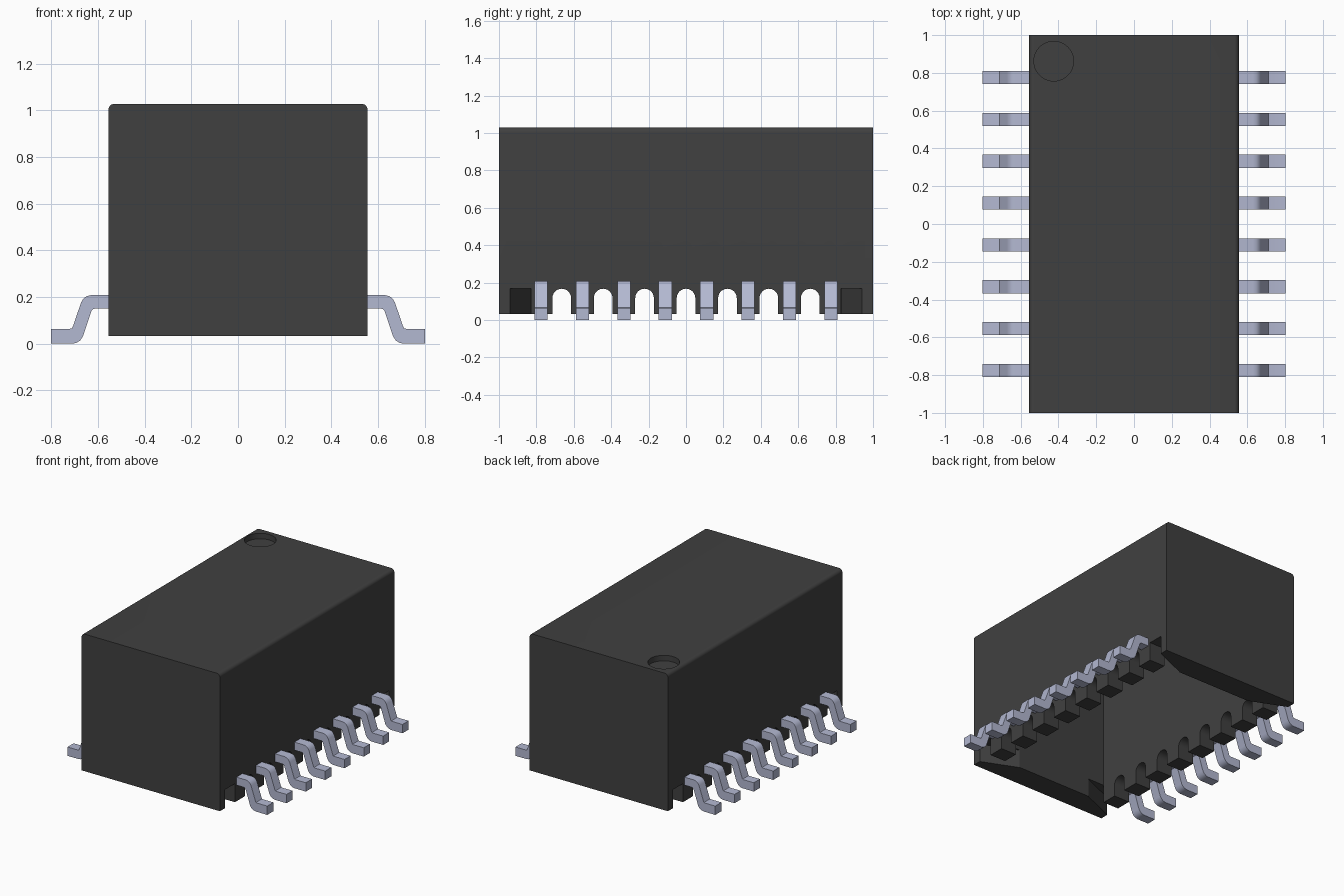
import bpy, bmesh, math
from mathutils import Vector

cube = bpy.data.objects.get("Cube")
if cube:
    bpy.data.objects.remove(cube, do_unlink=True)


def material(name, rgb):
    m = bpy.data.materials.new(name)
    m.use_nodes = True
    m.diffuse_color = (*rgb, 1)
    b = m.node_tree.nodes["Principled BSDF"]
    b.inputs["Base Color"].default_value = (*rgb, 1)
    b.inputs["Roughness"].default_value = 0.6
    return m


plastic = material("charcoal plastic", (0.051, 0.051, 0.051))
metal = material("blue grey metal", (0.45, 0.48, 0.64))


def prism(name, outline, direction, mat):
    """Extrude a closed 3D outline along a direction."""
    bm = bmesh.new()
    face = bm.faces.new([bm.verts.new(p) for p in outline])
    ext = bmesh.ops.extrude_face_region(bm, geom=[face])
    verts = [g for g in ext["geom"] if isinstance(g, bmesh.types.BMVert)]
    bmesh.ops.translate(bm, verts=verts, vec=Vector(direction))
    bmesh.ops.recalc_face_normals(bm, faces=bm.faces[:])
    me = bpy.data.meshes.new(name)
    bm.to_mesh(me)
    bm.free()
    ob = bpy.data.objects.new(name, me)
    bpy.context.collection.objects.link(ob)
    me.materials.append(mat)
    return ob


def select(ob):
    bpy.ops.object.select_all(action="DESELECT")
    ob.select_set(True)
    bpy.context.view_layer.objects.active = ob


def cut(ob, outline, direction):
    """Subtract a prism from an object."""
    cutter = prism("cutter", outline, direction, plastic)
    select(ob)
    mod = ob.modifiers.new("cut", "BOOLEAN")
    mod.operation, mod.solver, mod.object = "DIFFERENCE", "EXACT", cutter
    bpy.ops.object.modifier_apply(modifier=mod.name)
    bpy.data.objects.remove(cutter, do_unlink=True)


def arc(cx, cy, r, a0, a1, n):
    angles = [math.radians(a0 + (a1 - a0) * i / n) for i in range(n + 1)]
    return [(cx + r * math.cos(a), cy + r * math.sin(a)) for a in angles]


# Housing: block with rounded long top edges
W, BOTTOM, TOP, R = 0.555, 0.033, 1.028, 0.025
section = [(-W, BOTTOM), (W, BOTTOM)]
section += arc(W - R, TOP - R, R, 0, 90, 6) + arc(-W + R, TOP - R, R, 90, 180, 6)
housing = prism("housing", [(x, -1, z) for x, z in section], (0, 2, 0), plastic)

# Open cavity underneath
IX, IY, NOTCH = 0.43, 0.83, 0.167
cut(housing, [(-IX, -IY, 0), (IX, -IY, 0), (IX, IY, 0), (-IX, IY, 0)], (0, 0, 0.92))

# Round-topped slots between the pins, through both side walls
for i in range(-3, 4):
    y = i * 0.2215
    outline = [(y - 0.05, 0), (y + 0.05, 0)] + arc(y, NOTCH - 0.05, 0.05, 0, 180, 12)
    cut(housing, [(-0.7, a, b) for a, b in outline], (1.4, 0, 0))

# Shallow slanted notches where the end walls meet the side walls
for sx in (-1, 1):
    for sy in (-1, 1):
        pts = [(0.575, 0.949), (0.575, 0.828), (0.30, 0.828), (0.30, 0.832)]
        cut(housing, [(sx * x, sy * y, 0) for x, y in pts], (0, 0, NOTCH))

# Round dimple marking the first pin
cut(housing, [(x, y, TOP - 0.04) for x, y in arc(-0.425, 0.862, 0.105, 0, 352.5, 47)], (0, 0, 0.1))
select(housing)
bpy.ops.object.shade_smooth_by_angle(angle=math.radians(20))

# Gull-wing pins, bent strip section with rounded corners
top_line = [(0.47, 0.208), (0.63, 0.208), (0.648, 0.204), (0.662, 0.194), (0.672, 0.178),
            (0.708, 0.073), (0.712, 0.066), (0.72, 0.064), (0.802, 0.064)]
low_line = [(0.802, 0), (0.71, 0), (0.692, 0.004), (0.676, 0.014), (0.664, 0.032),
            (0.628, 0.14), (0.623, 0.147), (0.615, 0.15), (0.47, 0.15)]
for side, s in (("left", 1), ("right", -1)):
    for i in range(8):
        y = (i - 3.5) * 0.2215
        outline = [(s * x, y - 0.035, z) for x, z in top_line + low_line]
        pin = prism(f"{side}_pin_{i + 1}", outline, (0, 0.07, 0), metal)
        select(pin)
        bpy.ops.object.shade_smooth_by_angle(angle=math.radians(30))
